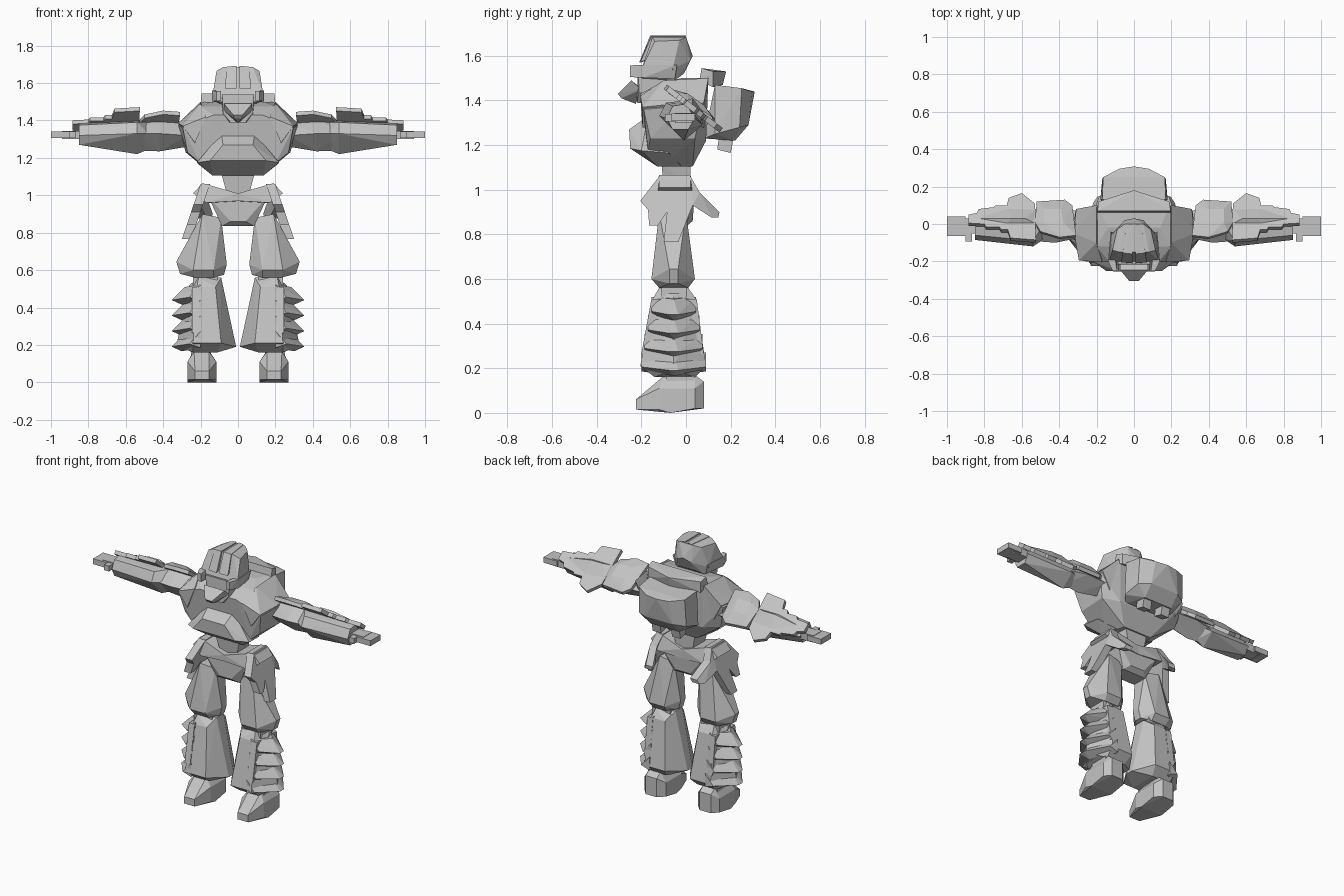
import bpy, bmesh

grey = bpy.data.materials.new("armour grey")
grey.diffuse_color = (0.55, 0.55, 0.55, 1)


def finish(name, bm, pair):
    bmesh.ops.recalc_face_normals(bm, faces=bm.faces)
    me = bpy.data.meshes.new(name)
    bm.to_mesh(me)
    bm.free()
    me.materials.append(grey)
    ob = bpy.data.objects.new(name, me)
    bpy.context.collection.objects.link(ob)
    if pair:
        m = ob.modifiers.new("mirror", 'MIRROR')
        m.use_mirror_merge = False
    return ob


def hull(name, pts, pair=False):
    """Faceted block: convex hull of points; either mirrored into one block or made as a pair."""
    bm = bmesh.new()
    pts = set(pts) if pair else set(pts) | {(-x, y, z) for x, y, z in pts}
    for p in sorted(pts):
        bm.verts.new(p)
    res = bmesh.ops.convex_hull(bm, input=bm.verts)
    junk = {g for g in res["geom_interior"] + res["geom_unused"] if isinstance(g, bmesh.types.BMVert)}
    bmesh.ops.delete(bm, geom=list(junk), context='VERTS')
    bmesh.ops.dissolve_limit(bm, angle_limit=0.03, verts=bm.verts, edges=bm.edges)
    return finish(name, bm, pair)


def box(name, x, y, z, pair=True):
    return hull(name, [(a, b, c) for a in x for b in y for c in z], pair)


def plate(name, outline, place, thick):
    """Flat armour plate: 2D outline placed in space and thickened."""
    bm = bmesh.new()
    f = bm.faces.new([bm.verts.new(place(a, b)) for a, b in outline])
    r = bmesh.ops.extrude_face_region(bm, geom=[f], use_keep_orig=True)
    bmesh.ops.translate(bm, vec=thick, verts=[v for v in r["geom"] if isinstance(v, bmesh.types.BMVert)])
    bmesh.ops.triangulate(bm, faces=[g for g in bm.faces if len(g.verts) > 4])
    return finish(name, bm, True)


# Head
hull("helmet", [(.08, -.15, 1.685), (.115, -.14, 1.665), (.05, 0, 1.685), (.09, -.03, 1.67),
                (.135, -.2, 1.54), (.125, -.06, 1.54), (.05, .02, 1.58), (.05, -.01, 1.52),
                (0, .03, 1.6), (.1, -.2, 1.5), (.1, -.05, 1.49)])
hull("helmet_half_crest", [(.008, -.16, 1.692), (.008, 0, 1.692), (.06, -.155, 1.688), (.04, 0, 1.688),
                           (.008, -.21, 1.57), (.07, -.205, 1.57), (.008, -.1, 1.6)], True)
hull("helmet_cheek_guard", [(.138, -.2, 1.56), (.09, -.25, 1.557), (.115, -.25, 1.557), (.138, -.19, 1.502),
                            (.09, -.25, 1.505), (.115, -.25, 1.505), (.125, -.04, 1.56), (.11, -.05, 1.497),
                            (.09, -.12, 1.5)], True)
hull("face", [(.085, -.215, 1.54), (.08, -.21, 1.44), (.04, -.22, 1.39), (.09, -.06, 1.52),
              (.08, -.02, 1.38)])
hull("chin_guard", [(.075, -.245, 1.49), (.075, -.2, 1.45), (.025, -.305, 1.43), (.02, -.29, 1.41),
                    (.0, -.225, 1.385), (.04, -.22, 1.47)])

# Torso
hull("torso", [(.13, -.205, 1.43), (.2, -.12, 1.475), (.19, .1, 1.5), (.14, -.02, 1.5), (.32, -.02, 1.375),
               (.315, .07, 1.375), (.295, -.19, 1.36), (.27, -.16, 1.23), (.28, .04, 1.23),
               (.18, .09, 1.22), (.13, -.11, 1.105), (.1, .03, 1.105), (.2, -.17, 1.17)])
hull("shoulder_block", [(.17, -.205, 1.42), (.2, -.1, 1.49), (.2, .1, 1.5), (.31, .08, 1.39),
                        (.32, -.05, 1.385), (.295, -.195, 1.37), (.23, -.195, 1.28), (.25, .08, 1.28)], True)
hull("breastplate", [(.22, -.2, 1.175), (.15, -.25, 1.185), (.08, -.255, 1.27), (.07, -.215, 1.295),
                     (.09, -.17, 1.33), (.135, -.13, 1.105), (.21, -.08, 1.165), (.12, -.02, 1.105)])
hull("upper_back_bar", [(.2, .06, 1.49), (.195, .07, 1.545), (.19, .12, 1.53), (.19, .12, 1.46), (0, .11, 1.54),
                        (0, .18, 1.53), (0, .165, 1.47)])
hull("backpack", [(.17, .13, 1.47), (.165, .25, 1.455), (.0, .308, 1.44), (.08, .295, 1.44), (.18, .13, 1.25),
                  (.17, .24, 1.28), (.1, .28, 1.29), (.1, .22, 1.22), (.13, .08, 1.23)])
hull("thruster", [(.04, .14, 1.18), (.1, .14, 1.18), (.04, .2, 1.165), (.1, .2, 1.165),
                  (.04, .15, 1.25), (.1, .15, 1.25), (.04, .215, 1.24), (.1, .215, 1.24)], True)

# Waist and hips
hull("waist", [(.09, -.11, 1.12), (.08, .02, 1.12), (.06, -.1, 1.01), (.06, .02, 1.01)])
hull("pelvis", [(.16, -.13, .995), (.16, .04, .995), (.085, -.1, .835), (.085, 0, .835),
                (.05, .03, .86), (.04, -.13, .86)])
hull("hip_belt", [(0, -.14, 1.01), (0, -.14, .97), (.19, -.12, 1.065), (.24, -.12, 1.01), (.17, -.14, .96),
                  (0, .04, 1.01), (0, .04, .95), (.19, .02, 1.065), (.24, .02, 1.01), (.17, .05, .96)], True)
plate("side_skirt", [(-.12, 1.06), (.02, 1.06), (.06, .99), (.15, .9), (.145, .875), (.115, .875), (.03, .93),
                     (-.035, .765), (-.1, .765), (-.085, .9), (-.125, .84), (-.165, .84), (-.17, .91),
                     (-.205, .95)],
      lambda y, z: (.2 + .34 * (1.06 - z) - .7 * max(0, y - .05), y, z), (-.05, 0, 0))

# Legs: hexagonal sections with ridges on the inner and outer sides
hull("thigh", [(.09, -.1, .88), (.09, -.01, .88), (.19, -.12, .9), (.19, 0, .9), (.06, -.08, .63),
               (.06, -.03, .63), (.075, -.08, .575), (.075, -.03, .575), (.33, -.075, .645), (.33, -.035, .645),
               (.31, -.075, .58), (.31, -.035, .58), (.24, -.155, .6), (.13, -.155, .6), (.24, .04, .6),
               (.13, .04, .6), (.23, -.12, .56), (.13, -.12, .56), (.23, .01, .56), (.13, .01, .56)], True)
box("knee", (.11, .24), (-.11, .005), (.5, .6))
hull("shin", [(.09, -.09, .56), (.09, -.02, .56), (.21, -.12, .56), (.21, .01, .56), (.12, -.15, .51),
              (.12, .045, .51), (.22, -.15, .51), (.22, .045, .51), (.01, -.08, .19), (.01, -.03, .19),
              (.09, -.205, .21), (.09, .09, .21), (.24, -.205, .21), (.24, .09, .21), (.33, -.055, .195),
              (.26, -.055, .52), (.11, -.14, .16), (.11, .04, .16), (.24, -.14, .16), (.24, .04, .16)], True)
hull("shin_strip", [(x, y, z) for x in (.205, .245) for y, z in
                    ((-.155, .51), (.048, .51), (-.2, .265), (.08, .265))], True)
for i in range(4):
    zt, w, c = .52 - .083 * i, .1 + .015 * i, -.055
    hull(f"shin_fin_{i + 1}", [(.2, c - w, zt), (.2, c + w, zt), (.285, c, zt - .01),
                               (.26, c - w, zt - .065), (.26, c + w, zt - .065),
                               (.355, c - .02, zt - .08), (.355, c + .02, zt - .08),
                               (.3, c, zt - .105), (.2, c - w, zt - .085), (.2, c + w, zt - .085)], True)
box("ankle", (.145, .25), (-.09, .035), (.1, .2))
hull("foot", [(x, y, z) for x in (.155, .23) for y, z in ((-.225, .015), (-.225, .06))]
     + [(x, y, z) for x in (.115, .27) for y, z in
        ((-.12, .11), (-.12, .015), (.04, .11), (.04, .02), (-.07, .0))]
     + [(x, y, z) for x in (.155, .235) for y, z in
        ((-.1, .165), (.04, .17), (.08, .14), (.08, .02))], True)

# Arms
hull("upper_arm", [(.27, -.07, 1.32), (.27, 0, 1.26), (.27, .07, 1.32), (.27, 0, 1.39), (.42, -.1, 1.33),
                   (.42, -.01, 1.235), (.42, .08, 1.32), (.42, 0, 1.41), (.55, -.09, 1.33),
                   (.55, 0, 1.24), (.55, .06, 1.31), (.55, 0, 1.39)], True)
hull("forearm", [(.48, -.08, 1.33), (.48, 0, 1.245), (.48, .05, 1.31), (.48, 0, 1.39), (.54, -.12, 1.33),
                 (.54, -.01, 1.22), (.54, .075, 1.29), (.54, 0, 1.4), (.54, -.09, 1.39), (.85, -.085, 1.32),
                 (.85, -.06, 1.27), (.85, .01, 1.27), (.85, .04, 1.32), (.85, 0, 1.385),
                 (.85, -.06, 1.375)], True)
# Upper arm guard bulges in the middle
hull("upper_arm_guard", [(x, y + dy, 1.405 - .68 * y + dz) for dy, dz in ((0, 0), (-.01, -.02)) for x, y in
                         ((.31, -.06), (.33, .1), (.37, .13), (.52, .12), (.53, .01), (.5, -.04), (.4, -.07))]
     + [(.38, .01, 1.43), (.48, .01, 1.43), (.39, .08, 1.38), (.48, .08, 1.38)], True)
plate("forearm_guard", [(.525, -.085), (.53, .11), (.6, .165), (.67, .14), (.68, .1), (.74, .1), (.75, .09),
                        (.83, .08), (.84, .06), (.885, .05), (.885, .005), (.8, .0), (.79, -.015), (.72, -.015),
                        (.71, -.03), (.675, -.03), (.66, -.075)],
      lambda x, y: (x, y, 1.405 - .78 * y), (0, -.015, -.02))
hull("forearm_guard_ridge", [(.525, 0, 1.4), (.525, .08, 1.34), (.58, .03, 1.41), (.66, .03, 1.41),
                             (.68, .0, 1.4), (.68, .09, 1.33), (.84, .03, 1.38)], True)
box("wrist", (.83, .94), (-.05, .03), (1.3, 1.345))
box("hand", (.9, 1.0), (-.065, .04), (1.307, 1.342))
box("thumb", (.865, .9), (-.093, -.03), (1.305, 1.34))
